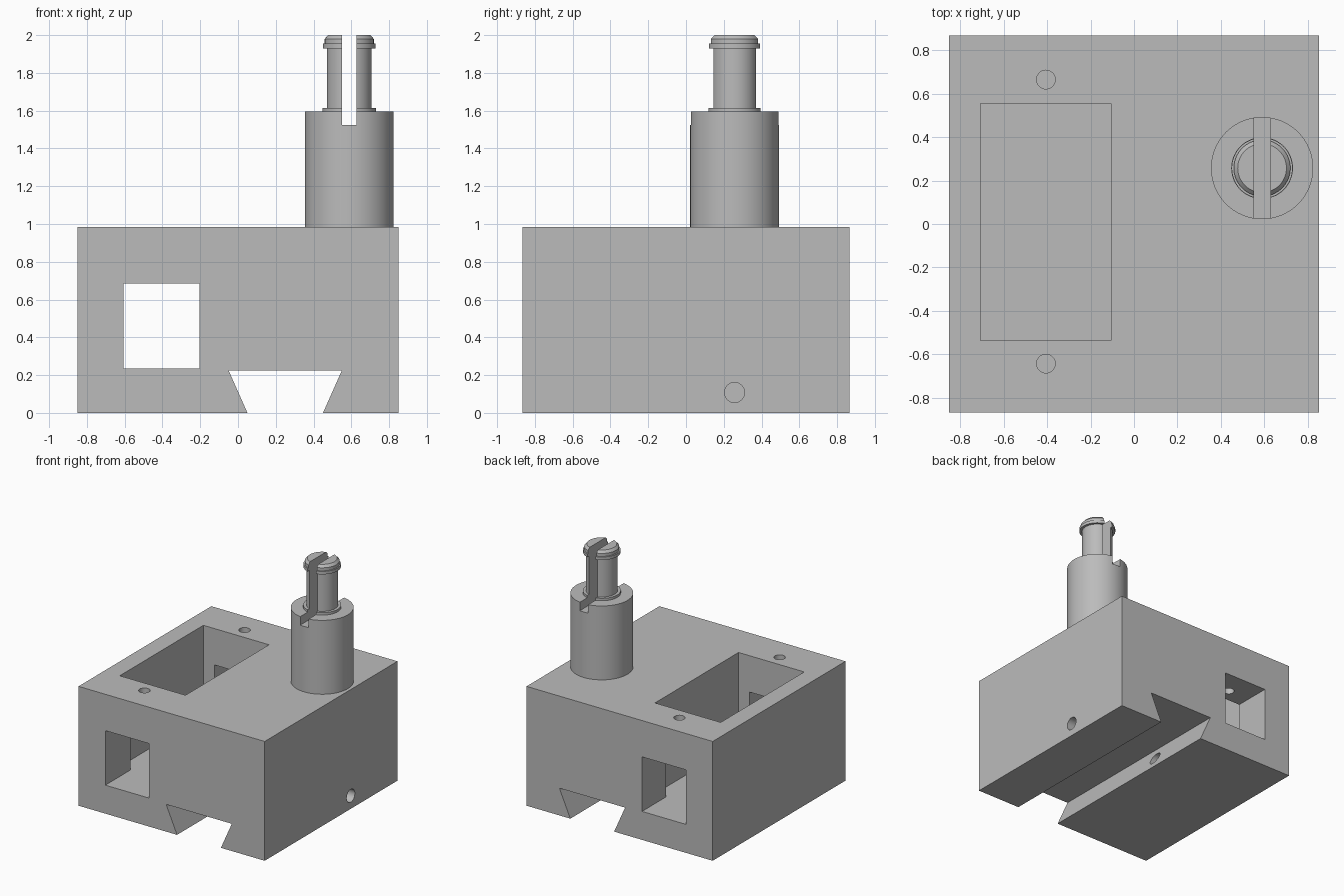
import bpy, bmesh, math
from mathutils import Matrix, Vector

default = bpy.data.objects.get("Cube")
if default:
    bpy.data.objects.remove(default, do_unlink=True)

grey = bpy.data.materials.new("machined grey")
grey.use_nodes = True
COLOUR = (0.5, 0.5, 0.5, 1)
grey.diffuse_color = COLOUR
grey.node_tree.nodes["Principled BSDF"].inputs["Base Color"].default_value = COLOUR


def make(name, bm):
    bmesh.ops.recalc_face_normals(bm, faces=bm.faces)
    mesh = bpy.data.meshes.new(name)
    bm.to_mesh(mesh)
    bm.free()
    mesh.materials.append(grey)
    obj = bpy.data.objects.new(name, mesh)
    bpy.context.collection.objects.link(obj)
    return obj


def box(name, low, high):
    low, high = Vector(low), Vector(high)
    bm = bmesh.new()
    bmesh.ops.create_cube(bm, size=1, matrix=Matrix.Translation((low + high) / 2)
                          @ Matrix.Diagonal((*(high - low), 1)))
    return make(name, bm)


def cylinder(name, start, end, radius):
    start, end = Vector(start), Vector(end)
    axis = end - start
    turn = axis.to_track_quat("Z", "Y").to_matrix().to_4x4()
    bm = bmesh.new()
    bmesh.ops.create_cone(bm, cap_ends=True, segments=48, radius1=radius, radius2=radius,
                          depth=axis.length,
                          matrix=Matrix.Translation((start + end) / 2) @ turn)
    return make(name, bm)


def extrude_along_y(name, outline, half):
    bm = bmesh.new()
    face = bm.faces.new([bm.verts.new((x, -half, z)) for x, z in outline])
    side = bmesh.ops.extrude_face_region(bm, geom=[face])["geom"]
    verts = [v for v in side if isinstance(v, bmesh.types.BMVert)]
    bmesh.ops.translate(bm, verts=verts, vec=(0, 2 * half, 0))
    return make(name, bm)


def lathe(name, profile, centre, steps=64):
    bm = bmesh.new()
    rings = [[bm.verts.new((centre[0] + r * math.cos(math.tau * i / steps),
                            centre[1] + r * math.sin(math.tau * i / steps), z))
              for i in range(steps)] for r, z in profile]
    for a, b in zip(rings, rings[1:]):
        for i in range(steps):
            j = (i + 1) % steps
            bm.faces.new((a[i], a[j], b[j], b[i]))
    bm.faces.new(rings[0])
    bm.faces.new(rings[-1])
    return make(name, bm)


def cut(target, cutters):
    for cutter in cutters:
        mod = target.modifiers.new(cutter.name, "BOOLEAN")
        mod.operation = "DIFFERENCE"
        mod.solver = "EXACT"
        mod.object = cutter
        bpy.context.view_layer.objects.active = target
        bpy.ops.object.modifier_apply(modifier=mod.name)
        bpy.data.objects.remove(cutter, do_unlink=True)


def smooth(obj):
    bpy.ops.object.select_all(action="DESELECT")
    obj.select_set(True)
    bpy.context.view_layer.objects.active = obj
    bpy.ops.object.shade_smooth_by_angle(angle=math.radians(25))


# Body with a dovetail groove along its underside
W, D, H = 0.85, 0.866, 0.985
body = extrude_along_y("body_block", [
    (-W, 0), (0.05, 0), (-0.05, 0.225), (0.55, 0.225), (0.45, 0),
    (W, 0), (W, H), (-W, H)], D)

# Pocket, through window, screw holes and the cross hole
FLOOR = 0.235
POST = (0.589, 0.257)
cut(body, [
    box("pocket_cutter", (-0.705, -0.535, FLOOR), (-0.105, 0.555, H + 0.1)),
    box("window_cutter", (-0.605, -1, FLOOR), (-0.205, 1, 0.685)),
    *[cylinder("screw_hole_cutter", (-0.405, y, 0.5), (-0.405, y, H + 0.1), 0.043)
      for y in (-0.642, 0.664)],
    cylinder("cross_hole_cutter", (-0.25, POST[1], 0.108), (1, POST[1], 0.108), 0.053),
])
smooth(body)

# Turned post with collar, neck and snap head
post = lathe("slotted_post", [
    (0.235, H), (0.235, 1.595), (0.142, 1.595), (0.142, 1.615),
    (0.119, 1.615), (0.119, 1.93), (0.14, 1.93), (0.14, 1.955),
    (0.13, 1.955), (0.13, 1.98), (0.112, 2.0)], POST)

# Slot down through the head and into the post
cut(post, [box("slot_cutter", (POST[0] - 0.038, -1, 1.525), (POST[0] + 0.038, 1, 2.1))])
smooth(post)
